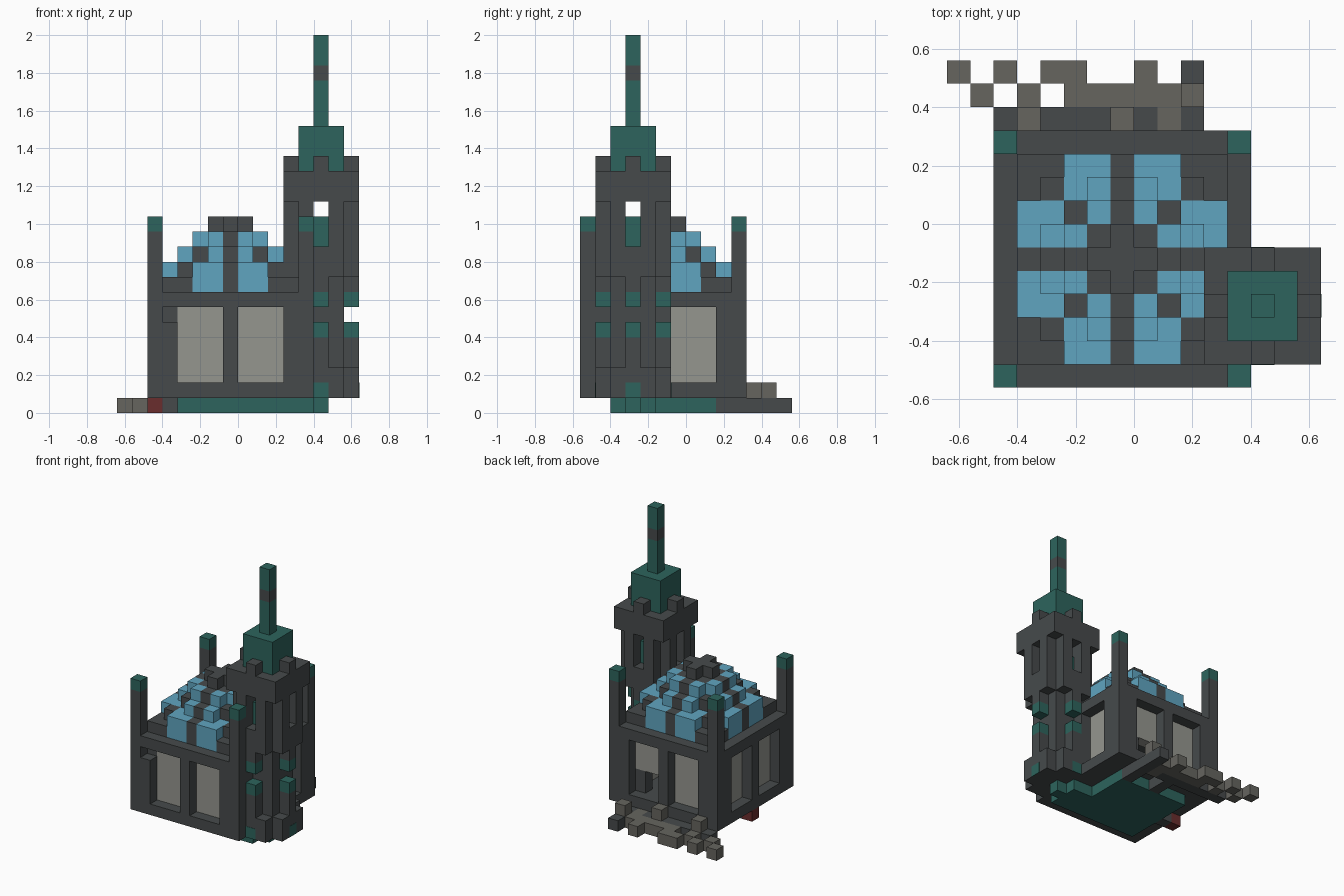
import bpy, bmesh
from itertools import product

cube = bpy.data.objects.get("Cube")
if cube:
    bpy.data.objects.remove(cube, do_unlink=True)

U = 0.08  # block size


def linear(hexcode):
    vals = [int(hexcode[n:n + 2], 16) / 255 for n in (0, 2, 4)]
    return [v / 12.92 if v < 0.04 else ((v + 0.055) / 1.055) ** 2.4 for v in vals] + [1]


COLOURS = {"dark_stone": "464a4b", "dome_blue": "60a5c0", "copper_green": "2d645d",
           "pale_glass": "95968f", "rubble_grey": "66655f", "deep_red": "6a2d2d"}
MATS = {}
for name, code in COLOURS.items():
    m = bpy.data.materials.new(name)
    m.use_nodes = True
    m.diffuse_color = linear(code)
    bsdf = m.node_tree.nodes["Principled BSDF"]
    bsdf.inputs["Base Color"].default_value = linear(code)
    bsdf.inputs["Roughness"].default_value = 0.9
    MATS[name] = m
DARK, BLUE, GREEN, GLASS, GREY, RED = COLOURS

grid = {}  # block position -> (part, colour)


def fill(part, colour, xs, ys, zs):
    """Fill a box of blocks, with inclusive ranges."""
    spans = [range(a[0], a[1] + 1) if isinstance(a, tuple) else (a,) for a in (xs, ys, zs)]
    for c in product(*spans):
        grid[c] = (part, colour)


def carve(xs, ys, zs):
    for c in product(xs, ys, zs):
        grid.pop(c, None)


CX, CY = -1, -2   # hall centre
TX, TY = 5, -4    # tower centre

# Hall: hollow box of blocks
fill("hall_walls", DARK, (CX - 5, CX + 5), (CY - 5, CY + 5), (1, 7))
carve(range(CX - 3, CX + 4), range(CY - 3, CY + 4), range(2, 7))

# Two recessed windows on each side
for start in (-3, 1):
    for t in range(start, start + 3):
        for side in (-1, 1):
            for k in range(2, 7):
                for out, kind in ((5, None), (4, GLASS)):
                    for c in ((CX + t, CY + side * out, k), (CX + side * out, CY + t, k)):
                        if kind:
                            grid[c] = ("window_panes", kind)
                        else:
                            grid.pop(c, None)
carve([-5], [-7], [6])                     # chipped corner by the front window
carve([0, 1], [CY + 4], [2, 3])            # broken pane at the back
fill("hall_walls", DARK, 2, CY + 4, (2, 3))

# Corner pinnacles
for sx, sy in product((-1, 1), repeat=2):
    x, y = CX + 5 * sx, CY + 5 * sy
    fill("corner_pinnacles", DARK, x, y, (8, 11))
    fill("corner_pinnacles", GREEN, x, y, 12)

# Stepped dome with dark ribs and blue panels
for dx, dy in product(range(-4, 5), repeat=2):
    a, b = sorted((abs(dx), abs(dy)))
    d = a * a + b * b
    top = 12 if d <= 1 else 11 if d <= 5 else 10 if d <= 10 else 9 if d <= 20 else 8
    panel = 0 < a < b and a < 3
    fill("dome", BLUE if panel else DARK, CX + dx, CY + dy, (8, top))

# Tower shaft: cross-shaped below, rounded square above, square crown
for dx, dy in product(range(-2, 3), repeat=2):
    x, y = TX + dx, TY + dy
    a, b = sorted((abs(dx), abs(dy)))
    corner, arm, core = a == 2, (a, b) == (0, 2), b < 2
    if core:
        fill("tower", DARK, x, y, (1, 15))
        fill("tower_cap", GREEN, x, y, (16, 18))
    elif arm:
        fill("tower", DARK, x, y, (1, 16))
        if x > 3:
            carve([x], [y], [6])
            for k in (5, 7):
                fill("tower_trim", GREEN, x, y, k)
    elif corner:
        fill("tower", DARK, x, y, (14, 15))
    else:
        fill("tower", DARK, x, y, (1, 2))
        fill("tower", DARK, x, y, (9, 15))

# Belfry openings with green inside
for d in range(-2, 3):
    for x, y in ((TX + d, TY), (TX, TY + d)):
        carve([x], [y], [11, 12, 13])
        if abs(d) < 2:
            fill("belfry_core", GREEN, x, y, (11, 12))

# Spire with a dark band
fill("spire", GREEN, TX, TY, (19, 24))
fill("spire", DARK, TX, TY, 22)

# Foundation under the hall and the tower
fill("foundation", GREEN, (CX - 3, CX + 3), (CY - 3, CY + 3), 0)
fill("foundation", GREEN, (3, 4), (TY - 1, TY + 1), 0)
fill("foundation", GREEN, TX, TY, 0)
fill("foundation_spur", DARK, -5, CY, 0)
fill("foundation_spur", DARK, CX, (2, 3), 0)
fill("foundation_spur", DARK, 2, (2, 3), 0)
fill("red_block", RED, -6, CY, 0)

# Broken paving behind the hall: one row per string, D dark, G grey
PAVING = {4: "..DDDDDDDGD", 5: ".G.G.GGGGGD", 6: "G.G.GG..G.D"}
for y, row in PAVING.items():
    for n, ch in enumerate(row):
        if ch != ".":
            fill("paving", DARK if ch == "D" else GREY, n - 8, y, 0)
for x, y in ((2, 5), (-1, 4), (-5, 4)):
    fill("paving", GREY, x, y, 1)

# Build one mesh per part, keeping only exposed block faces
AXES = [tuple(s if n == ax else 0 for n in range(3)) for ax in range(3) for s in (-1, 1)]
for part in sorted({p for p, c in grid.values()}):
    bm = bmesh.new()
    verts = {}
    mesh = bpy.data.meshes.new(part)
    slots = []
    for pos, (owner, colour) in grid.items():
        if owner != part:
            continue
        if colour not in slots:
            slots.append(colour)
            mesh.materials.append(MATS[colour])
        for d in AXES:
            if tuple(p + q for p, q in zip(pos, d)) in grid:
                continue
            ax = [abs(q) for q in d].index(1)
            u, v = (ax + 1) % 3, (ax + 2) % 3
            loop = []
            for s, t in ((0, 0), (1, 0), (1, 1), (0, 1)):
                p = list(pos)
                p[ax] += d[ax] > 0
                p[u] += s
                p[v] += t
                key = tuple(p)
                if key not in verts:
                    verts[key] = bm.verts.new([q * U for q in key])
                loop.append(verts[key])
            if d[ax] < 0:
                loop.reverse()
            face = bm.faces.get(loop)
            if not face:
                face = bm.faces.new(loop)
            face.material_index = slots.index(colour)
    bm.to_mesh(mesh)
    bm.free()
    bpy.context.collection.objects.link(bpy.data.objects.new(part, mesh))

# Thin green plates at the foot of the tower arms
for name, dx, dy in (("front_foot_plate", 0, -1), ("side_foot_plate", 1, 0), ("back_foot_plate", 0, 1)):
    bpy.ops.mesh.primitive_cube_add(size=1, location=(
        (TX + 0.5 + dx * 2.5) * U, (TY + 0.5 + dy * 2.5) * U, 1.5 * U))
    plate = bpy.context.object
    plate.name = name
    plate.scale = (0.004 if dx else U, 0.004 if dy else U, U)
    plate.data.materials.append(MATS[GREEN])
